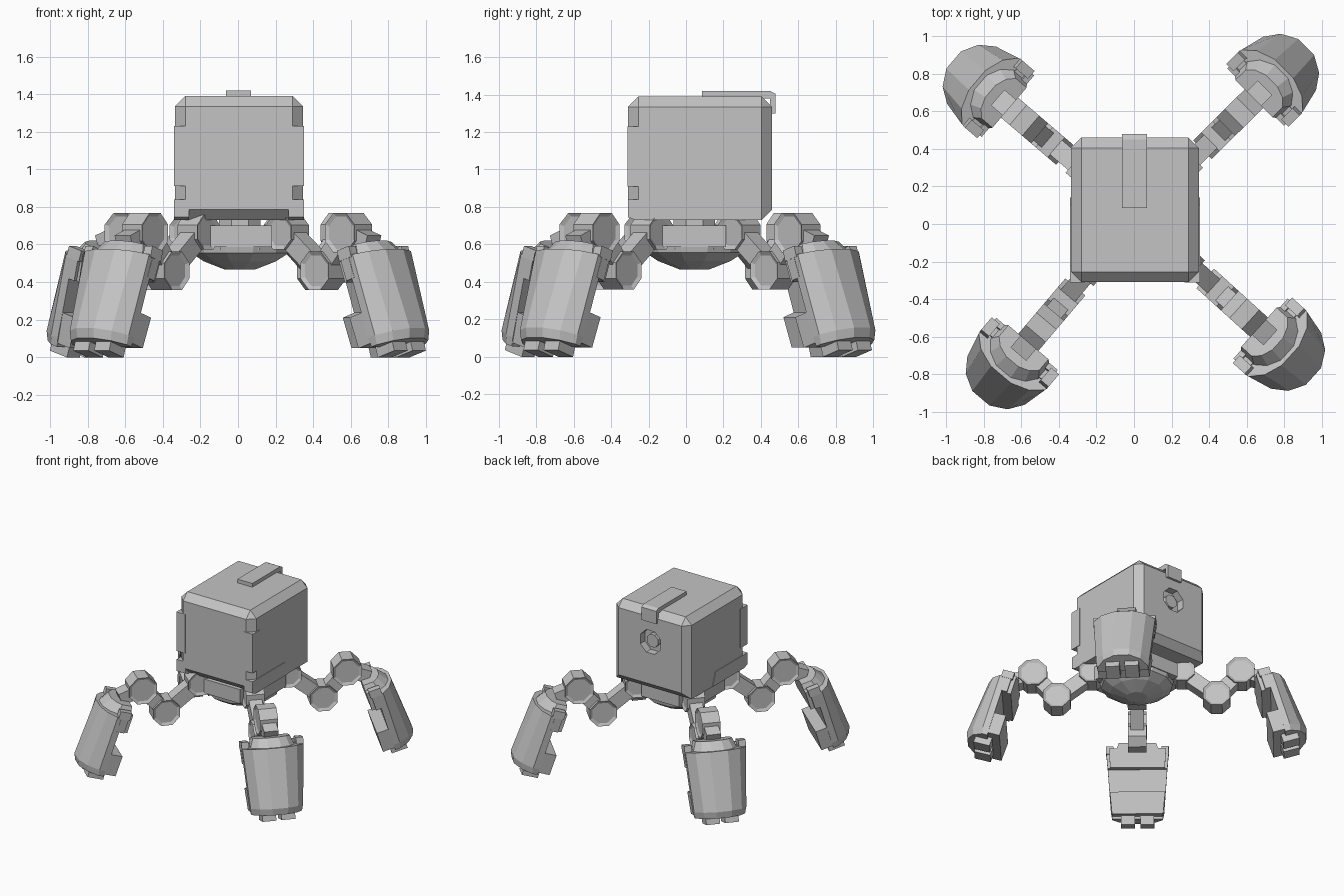
import bpy, bmesh, math
from mathutils import Matrix, Vector

cube = bpy.data.objects.get("Cube")
if cube:
    bpy.data.objects.remove(cube, do_unlink=True)

grey = bpy.data.materials.new("plain grey")
grey.use_nodes = True
GREY = (0.55, 0.55, 0.55, 1)
grey.diffuse_color = GREY
grey.node_tree.nodes["Principled BSDF"].inputs["Base Color"].default_value = GREY


def to_mesh(name, bm):
    bmesh.ops.recalc_face_normals(bm, faces=bm.faces)
    mesh = bpy.data.meshes.new(name)
    bm.to_mesh(mesh)
    bm.free()
    mesh.materials.append(grey)
    return mesh


def place(name, mesh, matrix=Matrix()):
    ob = bpy.data.objects.new(name, mesh)
    bpy.context.scene.collection.objects.link(ob)
    ob.matrix_world = matrix
    return ob


def loft(bm, sections):
    """Skin a stack of closed sections and cap both ends."""
    rings = [[bm.verts.new(p) for p in sec] for sec in sections]
    n = len(rings[0])
    for a, b in zip(rings, rings[1:]):
        for i in range(n):
            j = (i + 1) % n
            bm.faces.new((a[i], a[j], b[j], b[i]))
    bm.faces.new(rings[0])
    bm.faces.new(rings[-1])


def box(x0, x1, y0, y1, z0, z1):
    bm = bmesh.new()
    loft(bm, [[(x0, y0, z), (x1, y0, z), (x1, y1, z), (x0, y1, z)] for z in (z0, z1)])
    return bm


def polygon(radius, n):
    return [(radius * math.cos((i + 0.5) * math.tau / n),
             radius * math.sin((i + 0.5) * math.tau / n)) for i in range(n)]


def turned(profile, n, cx=0, cy=0):
    """Faceted solid around a vertical axis from (radius, height) pairs."""
    bm = bmesh.new()
    loft(bm, [[(cx + x, cy + y, z) for x, y in polygon(r, n)] for r, z in profile])
    return bm


# ---- Body: cube, chamfered except along its lower sides ----
CX, CY = 0.01, 0.045
FLOOR = 0.73
bm = box(-0.335, 0.345, -0.31, 0.46, FLOOR, 1.39)
bmesh.ops.recalc_face_normals(bm, faces=bm.faces)
sharp = [e for e in bm.edges
         if not (all(v.co.z < FLOOR + 0.01 for v in e.verts) and e.verts[0].co.x == e.verts[1].co.x)]
bmesh.ops.bevel(bm, geom=sharp, offset=0.055, segments=1, affect='EDGES')
body = place("body", to_mesh("body", bm))


# Round port sunk into the back
def port_prism(radius, y0, y1):
    bm = bmesh.new()
    loft(bm, [[(x, y, 1.13 + z) for x, z in polygon(radius, 8)] for y in (y0, y1)])
    return bm


cutter = place("port_cutter", to_mesh("port_cutter", port_prism(0.1, 0.40, 0.60)))
cutter.hide_render = True
cut = body.modifiers.new("port", 'BOOLEAN')
cut.object = cutter
bpy.context.view_layer.update()
carved = bpy.data.meshes.new_from_object(body.evaluated_get(bpy.context.evaluated_depsgraph_get()))
body.modifiers.clear()
body.data = carved
bpy.data.objects.remove(cutter, do_unlink=True)
place("port_plug", to_mesh("port_plug", port_prism(0.055, 0.38, 0.435)))

# Strap folded over the top and the back
strap = [(0.085, 1.38), (0.085, 1.42), (0.45, 1.42), (0.478, 1.405), (0.478, 1.30), (0.45, 1.30), (0.45, 1.38)]
bm = bmesh.new()
loft(bm, [[(x, y, z) for y, z in strap] for x in (-0.065, 0.07)])
place("strap", to_mesh("strap", bm))

# Corner guards and side skirts
skirt = [(-0.31, 0.745), (-0.31, 0.84), (0.10, 0.84), (0.14, 0.73), (-0.27, 0.73)]
for side, x0, x1 in (("left", 0.27, 0.35), ("right", -0.34, -0.26)):
    place(side + "_corner_guard", to_mesh("guard", box(x0, x1, -0.312, -0.22, 0.91, 1.23)))
    bm = bmesh.new()
    loft(bm, [[(x, y, z) for y, z in skirt] for x in (x0, x1)])
    place(side + "_skirt", to_mesh("skirt", bm))

# ---- Hub under the body ----
place("neck", to_mesh("neck", turned([(0.12, 0.68), (0.12, 0.75)], 8, CX, CY)))
place("hub_ring", to_mesh("hub_ring", turned([(0.27, 0.57), (0.27, 0.70)], 8, CX, CY)))
place("hub_bowl", to_mesh("hub_bowl", turned(
    [(0.08, 0.465), (0.2, 0.51), (0.27, 0.555), (0.28, 0.60)], 12, CX, CY)))
plate = to_mesh("hub_plate", box(0.2, 0.275, -0.17, 0.17, 0.585, 0.70))
for i in range(4):
    place("hub_plate", plate, Matrix.Translation((CX, CY, 0)) @ Matrix.Rotation(i * math.pi / 2, 4, 'Z'))

# ---- Leg parts: x points outward along the leg ----
HIP, KNEE, ANKLE = (0.34, 0.665), (0.60, 0.46), (0.78, 0.662)


def joint(at, radius):
    """Octagonal hinge with sunken caps."""
    bm = bmesh.new()
    loft(bm, [[(at[0] + x, y, at[1] + z) for x, z in polygon(radius, 8)] for y in (-0.07, 0.07)])
    bmesh.ops.recalc_face_normals(bm, faces=bm.faces)
    caps = [f for f in bm.faces if len(f.verts) == 8]
    bmesh.ops.inset_individual(bm, faces=caps, thickness=0.022, depth=-0.012)
    return bm


def link(a, b, half, thick):
    a, b = Vector(a), Vector(b)
    d = (b - a).normalized()
    n = Vector((-d.y, d.x)) * thick
    bm = bmesh.new()
    corners = [a + n, b + n, b - n, a - n]
    loft(bm, [[(p.x, y, p.y) for p in corners] for y in (-half, half)])
    return bm


# Foot frame: d outward, t sideways, s down the leaning foot
LEAN = math.radians(17)
SIN, COS = math.sin(LEAN), math.cos(LEAN)


def foot(d, t, s):
    return (0.89 + d * COS + s * SIN, t, 0.56 + d * SIN - s * COS)


def shell_section(s, w, back, mid, out):
    k = out - mid
    half = [(back, w), (mid, w), (mid + 0.62 * k, 0.73 * w), (out, 0.3 * w)]
    pts = half + [(d, -t) for d, t in reversed(half)]
    return [foot(d, t, s) for d, t in pts]


def foot_box(bm, d0, d1, s0, s1, t0, t1, u0=None, u1=None):
    """Block between s0 and s1 whose sides may taper from t to u."""
    u0, u1 = (t0 if u0 is None else u0), (t1 if u1 is None else u1)
    loft(bm, [[foot(d0, a, s), foot(d1, a, s), foot(d1, b, s), foot(d0, b, s)]
              for s, a, b in ((s0, t0, t1), (s1, u0, u1))])


shell = bmesh.new()
loft(shell, [shell_section(0.05, 0.232, 0.07, 0.12, 0.215), shell_section(0.5, 0.2, 0.07, 0.12, 0.25),
             shell_section(0.55, 0.19, 0.07, 0.11, 0.23)])
cap = bmesh.new()
loft(cap, [shell_section(0.06, 0.17, 0.0, 0.1, 0.2), shell_section(-0.02, 0.14, 0.0, 0.08, 0.14)])
inner = bmesh.new()
foot_box(inner, 0.0, 0.035, 0.02, 0.17, -0.215, 0.215, -0.205, 0.205)
foot_box(inner, 0.03, 0.09, 0.04, 0.17, -0.235, 0.235, -0.225, 0.225)
foot_box(inner, -0.02, 0.08, 0.36, 0.53, -0.208, 0.208, -0.192, 0.192)
horns, toes = bmesh.new(), bmesh.new()
for m in (-1, 1):
    foot_box(horns, 0.02, 0.11, 0.0, 0.06, m * 0.18, m * 0.235)
    foot_box(toes, 0.04, 0.165, 0.53, 0.6, m * 0.02, m * 0.125)

parts = {
    "hip_joint": joint(HIP, 0.1),
    "upper_link": link(HIP, KNEE, 0.05, 0.055),
    "knee_joint": joint(KNEE, 0.11),
    "lower_link": link(KNEE, ANKLE, 0.05, 0.055),
    "ankle_joint": joint(ANKLE, 0.115),
    "ankle_block": link(ANKLE, (0.95, 0.60), 0.055, 0.05),
    "foot_shell": shell,
    "foot_cap": cap,
    "foot_inner_plates": inner,
    "foot_horns": horns,
    "foot_toes": toes,
}
meshes = {name: to_mesh(name, bm) for name, bm in parts.items()}
for leg, angle in (("back_left", 44.7), ("back_right", 139.5), ("front_right", 229.7), ("front_left", 317.8)):
    turn = Matrix.Translation((CX, CY, 0)) @ Matrix.Rotation(math.radians(angle), 4, 'Z')
    for name, mesh in meshes.items():
        place(leg + "_" + name, mesh, turn)
